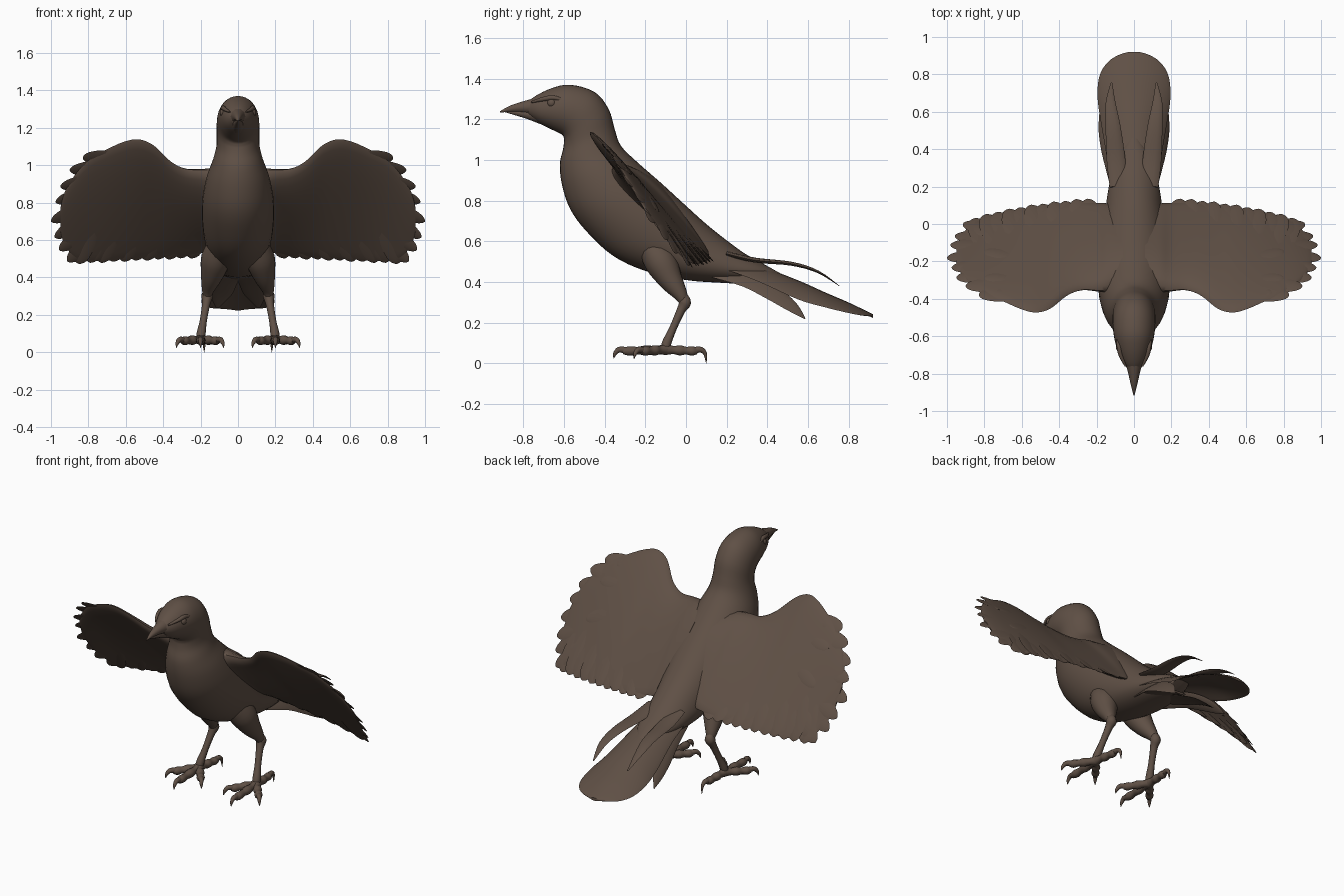
import bpy, bmesh, math
from mathutils import Vector

cube = bpy.data.objects.get("Cube")
if cube:
    bpy.data.objects.remove(cube)

plumage = bpy.data.materials.new("dark brown plumage")
plumage.use_nodes = True
BROWN = (0.115, 0.08, 0.06, 1)
plumage.diffuse_color = BROWN
shader = plumage.node_tree.nodes["Principled BSDF"]
shader.inputs["Base Color"].default_value = BROWN
shader.inputs["Roughness"].default_value = 0.85


def finish(name, bm, mirror):
    bmesh.ops.recalc_face_normals(bm, faces=bm.faces)
    mesh = bpy.data.meshes.new(name)
    bm.to_mesh(mesh)
    bm.free()
    mesh.materials.append(plumage)
    ob = bpy.data.objects.new(name, mesh)
    bpy.context.scene.collection.objects.link(ob)
    if mirror:
        ob.modifiers.new("mirror", 'MIRROR').use_mirror_merge = False
    bpy.ops.object.select_all(action='DESELECT')
    ob.select_set(True)
    bpy.context.view_layer.objects.active = ob
    bpy.ops.object.shade_smooth_by_angle(angle=math.radians(50))


def loft(bm, rings):
    """Skin a list of closed rings and cap both ends."""
    loops = [[bm.verts.new(p) for p in ring] for ring in rings]
    n = len(loops[0])
    for a, b in zip(loops, loops[1:]):
        for i in range(n):
            bm.faces.new((a[i], a[(i + 1) % n], b[(i + 1) % n], b[i]))
    bm.faces.new(loops[0])
    bm.faces.new(loops[-1])


def spline(rows, steps):
    """Smoothly interpolate rows of numbers."""
    out = []
    for i in range(len(rows) - 1):
        a, b, c, d = (rows[max(0, min(len(rows) - 1, i + k))] for k in (-1, 0, 1, 2))
        for s in range(steps):
            t = s / steps
            out.append([0.5 * (2 * q + (r - p) * t + (2 * p - 5 * q + 4 * r - e) * t * t
                               + (3 * q - p - 3 * r + e) * t ** 3)
                        for p, q, r, e in zip(a, b, c, d)])
    return out + [list(rows[-1])]


def angles(n):
    return [math.tau * i / n for i in range(n)]


def tube(bm, rows, up=(0, 0, 1), flat=1.0, sides=10, steps=4):
    """Sweep an ellipse along rows of x, y, z, half width."""
    rows = spline(rows, steps)
    pts = [Vector(r[:3]) for r in rows]
    rings = []
    for i, p in enumerate(pts):
        tangent = (pts[min(i + 1, len(pts) - 1)] - pts[max(i - 1, 0)]).normalized()
        side = tangent.cross(Vector(up)).normalized()
        top = side.cross(tangent)
        w = max(rows[i][3], 0.001)
        rings.append([p + side * w * math.cos(a) + top * w * flat * math.sin(a)
                      for a in angles(sides)])
    loft(bm, rings)


# Head and body: top y z, bottom y z, half width
body_rows = [
    (-.79, 1.275, -.77, 1.215, .028), (-.74, 1.315, -.72, 1.18, .066),
    (-.66, 1.353, -.66, 1.15, .093), (-.57, 1.37, -.61, 1.125, .109),
    (-.45, 1.335, -.6, 1.105, .114), (-.38, 1.25, -.6, 1.085, .114),
    (-.35, 1.15, -.605, 1.05, .116), (-.32, 1.07, -.62, .98, .135),
    (-.24, .99, -.61, .88, .168), (-.12, .885, -.57, .76, .19),
    (0, .775, -.49, .65, .192), (.1, .685, -.36, .53, .18),
    (.2, .605, -.2, .455, .16), (.29, .54, 0, .41, .142),
    (.38, .49, .2, .395, .11), (.46, .445, .36, .385, .05)]
bm = bmesh.new()
rings = []
for ty, tz, by, bz, w in spline(body_rows, 4):
    mid = Vector((0, (ty + by) / 2, (tz + bz) / 2))
    half = Vector((0, (ty - by) / 2, (tz - bz) / 2))
    rings.append([mid + half * math.cos(a) + Vector((w * math.sin(a), 0, 0)) for a in angles(32)])
loft(bm, rings)
finish("body", bm, False)

# Beak in two halves
bm = bmesh.new()
tube(bm, [(0, -.72, 1.26, .054), (0, -.79, 1.26, .033), (0, -.86, 1.252, .017), (0, -.915, 1.236, .003)])
finish("upper_beak", bm, False)
bm = bmesh.new()
tube(bm, [(0, -.7, 1.215, .045), (0, -.78, 1.225, .024), (0, -.84, 1.233, .013), (0, -.89, 1.238, .003)])
finish("lower_beak", bm, False)

# Eyes and brows
bm = bmesh.new()
bmesh.ops.create_uvsphere(bm, u_segments=16, v_segments=10, radius=.023)
bmesh.ops.translate(bm, verts=bm.verts, vec=(.074, -.66, 1.28))
finish("eyes", bm, True)
bm = bmesh.new()
tube(bm, [(.045, -.76, 1.285, .005), (.072, -.7, 1.3, .011), (.081, -.65, 1.306, .012), (.092, -.59, 1.29, .004)])
finish("brows", bm, True)

# Wings lie on a tilted sheet that twists steeper toward the tip
BACK = Vector((0, .72, .69))


def on_wing(p, lift=0.0):
    y = -.15 - .08 * p.x ** 4 + (.78 - p.z) * (1.15 - .5 * p.x)
    return Vector((p.x, y, p.z)) + BACK * lift


# Wing panel: span x, upper z, lower z, thickness
wing_rows = [(.06, .95, .58, 3.4), (.14, .97, .54, 2.8), (.2, .975, .53, 2), (.28, .98, .515, 1.5),
             (.36, 1.02, .51, 1.2), (.45, 1.105, .505, 1), (.53, 1.138, .5, 1), (.61, 1.125, .497, .9),
             (.7, 1.085, .49, .75), (.79, 1.035, .49, .6), (.87, .95, .51, .5), (.925, .86, .57, .35),
             (.95, .77, .65, .2)]
bm = bmesh.new()
rings = []
for x, top, low, thick in spline(wing_rows, 4):
    ring = []
    for a in angles(24):
        c = math.cos(a)
        z = (top + low) / 2 + (top - low) / 2 * c
        ring.append(on_wing(Vector((x, 0, z)), math.sin(a) * thick * (.012 + .012 * (1 + c))))
    rings.append(ring)
loft(bm, rings)
finish("wing_panels", bm, True)


def wing_row(name, roots, tips, width, lift):
    """A row of thin round-tipped blades lying on the wing sheet."""
    bm = bmesh.new()
    for i, (root, tip) in enumerate(zip(roots, tips)):
        start, end = (Vector((x, 0, z)) for x, z in (root, tip))
        raised = lift + .005 * (i % 2)
        rows = [(*on_wing(start.lerp(end, t), raised), w * width)
                for t, w in ((0, .4), (.3, .8), (.65, 1), (.88, .75), (.97, .4), (1, .05))]
        tube(bm, rows, BACK, flat=.1, sides=8, steps=2)
    finish(name, bm, True)


# Primaries fan out from the wrist, secondaries hang along the rear edge
tips = [(.83, 1.04), (.9, .97), (.95, .885), (.975, .8), (1.0, .7), (.98, .61), (.955, .545), (.91, .48)]
wing_row("primary_feathers", [(.54 + .01 * i, 1.04 - .04 * i) for i in range(8)], tips, .055, 0)
xs = [.85 - .06 * i for i in range(11)]
wing_row("secondary_feathers", [(x - .08, .8) for x in xs],
         [(x, .472 + .003 * i) for i, x in enumerate(xs)], .062, 0)

# Coverts overlap on the upper side
covert_tips = [(.74, 1.03), (.8, .93), (.82, .84), (.8, .74), (.74, .66)]
wing_row("outer_coverts", [(.52, 1.05 - .05 * i) for i in range(5)], covert_tips, .045, .01)

# Tail: arched fan with a rounded end, as y, z, half width, edge drop
tail_rows = [(.2, .51, .13, .05), (.35, .475, .145, .07), (.55, .4, .178, .085), (.68, .342, .195, .065),
             (.79, .295, .185, .045), (.86, .262, .145, .025), (.9, .242, .09, .008), (.92, .232, .03, 0)]
bm = bmesh.new()
rings = []
for y, z, w, drop in spline(tail_rows, 4):
    rings.append([(w * math.cos(a), y, z - drop * math.cos(a) ** 2 + .009 * math.sin(a))
                  for a in angles(28)])
loft(bm, rings)
finish("tail_fan", bm, False)

# Drooping outer tail feathers
bm = bmesh.new()
tube(bm, [(.08, .14, .45, .04), (.115, .3, .41, .05), (.145, .42, .35, .05), (.17, .52, .28, .034),
          (.185, .585, .22, .003)], up=(.7, 0, .7), flat=.15)
finish("outer_tail_feathers", bm, True)
bm = bmesh.new()
tube(bm, [(.03, .24, .42, .09), (.07, .36, .37, .07), (.09, .48, .31, .06), (.11, .57, .24, .01)], flat=.12)
finish("under_tail_feathers", bm, True)

# Long slim feathers trailing over the tail
bm = bmesh.new()
tube(bm, [(.085, .2, .54, .045), (.096, .34, .508, .05), (.112, .52, .49, .04), (.125, .65, .45, .026),
          (.12, .755, .38, .004)], flat=.25)
finish("trailing_feathers", bm, True)

# Legs
bm = bmesh.new()
tube(bm, [(.09, -.19, .6, .06), (.117, -.125, .5, .08), (.14, -.075, .41, .06), (.16, -.025, .335, .034),
          (.165, -.01, .295, .02)], up=(0, 1, 0), sides=16)
finish("thighs", bm, True)
bm = bmesh.new()
tube(bm, [(.163, -.015, .335, .02), (.165, -.005, .3, .031), (.17, -.025, .26, .022), (.185, -.065, .17, .019),
          (.197, -.095, .1, .024), (.2, -.105, .06, .022)], up=(0, 1, 0))
finish("shanks", bm, True)

# Toes with knuckles and hooked claws
ankle = Vector((.2, -.1, .068))
toes = [(.2, -.31), (.105, -.22), (.3, -.22), (.185, .055)]
toe_bm, claw_bm = bmesh.new(), bmesh.new()
for i, (x, y) in enumerate(toes):
    end = Vector((x, y, .06))
    way = (end - ankle).normalized()
    rows = [(*ankle.lerp(end, t), r) for t, r in
            ((0, .028), (.25, .021), (.45, .026), (.65, .02), (.85, .024), (1, .015))]
    tube(toe_bm, rows)
    fall = -.058 if i == 3 else -.035
    claw = [(-.01, .005, .016), (.02, .008, .014), (.04, -.012, .009), (.045, fall, .001)]
    tube(claw_bm, [(*(end + way * d + Vector((0, 0, h))), r) for d, h, r in claw], up=(way.y, -way.x, 0))
finish("toes", toe_bm, True)
finish("claws", claw_bm, True)
